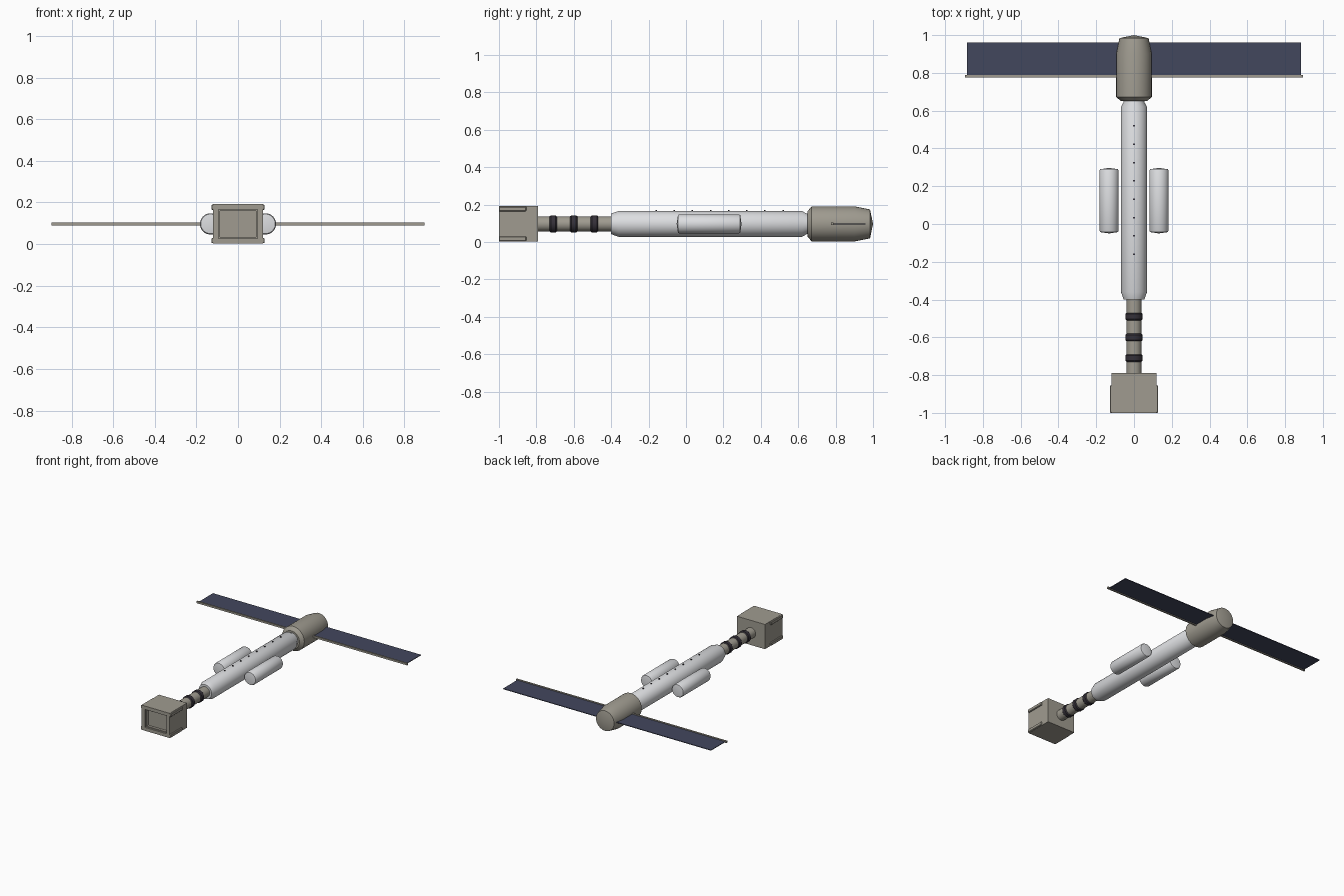
import bpy, bmesh, math
from mathutils import Matrix, Vector

cube = bpy.data.objects.get("Cube")
if cube:
    bpy.data.objects.remove(cube, do_unlink=True)

AXIS_Z = 0.097


def material(name, rgb):
    m = bpy.data.materials.new(name)
    m.use_nodes = True
    m.diffuse_color = (*rgb, 1)
    m.node_tree.nodes["Principled BSDF"].inputs["Base Color"].default_value = (*rgb, 1)
    return m


BEIGE = material("warm grey", (0.35, 0.33, 0.28))
WHITE = material("pale grey", (0.72, 0.73, 0.75))
BLUE = material("panel blue", (0.055, 0.063, 0.11))
DARK = material("dark charcoal", (0.035, 0.03, 0.04))


def finish(name, bm, mat, smooth=False):
    bmesh.ops.recalc_face_normals(bm, faces=bm.faces)
    mesh = bpy.data.meshes.new(name)
    bm.to_mesh(mesh)
    bm.free()
    mesh.materials.append(mat)
    obj = bpy.data.objects.new(name, mesh)
    bpy.context.collection.objects.link(obj)
    if smooth:
        bpy.ops.object.select_all(action='DESELECT')
        obj.select_set(True)
        bpy.context.view_layer.objects.active = obj
        bpy.ops.object.shade_smooth_by_angle(angle=math.radians(30))
    return obj


def lathe(name, profile, mat, x=0, sides=32):
    """Turn (y, radius) points around the long axis; ends are capped."""
    bm = bmesh.new()
    rings = []
    for y, r in profile:
        if r == 0:
            rings.append([bm.verts.new((x, y, AXIS_Z))] * sides)
        else:
            angles = [math.tau * i / sides for i in range(sides)]
            rings.append([bm.verts.new((x + r * math.cos(a), y, AXIS_Z + r * math.sin(a)))
                          for a in angles])
    for a, b in zip(rings, rings[1:]):
        for i in range(sides):
            j = (i + 1) % sides
            bm.faces.new(list(dict.fromkeys((a[i], a[j], b[j], b[i]))))
    for ring in (rings[0], rings[-1]):
        if ring[0] is not ring[1]:
            bm.faces.new(ring)
    return finish(name, bm, mat, True)


def box_mesh(centre, size):
    bm = bmesh.new()
    bmesh.ops.create_cube(bm, size=1, matrix=Matrix.Translation(centre) @ Matrix.Diagonal((*size, 1)))
    return bm


def box(name, centre, size, mat):
    return finish(name, box_mesh(centre, size), mat)


# Main tube, rear capsule and neck
lathe("main_tube", [(-0.4, 0.055), (-0.36, 0.069), (0.62, 0.069), (0.645, 0.055), (0.66, 0.055)], WHITE)
lathe("rear_capsule", [(0.65, 0.068), (0.672, 0.094), (0.9, 0.094), (0.984, 0.077), (1.0, 0)], BEIGE)
lathe("neck", [(-0.8, 0.04), (-0.39, 0.04)], BEIGE)

# Dark bands around the neck
for i, y in enumerate((-0.71, -0.6, -0.49)):
    lathe(f"neck_band_{i + 1}", [(y - 0.02, 0.04), (y - 0.013, 0.046),
                                 (y + 0.013, 0.046), (y + 0.02, 0.04)], DARK)

# Side pods
for side, x in (("left", 0.132), ("right", -0.132)):
    lathe(f"{side}_pod", [(-0.05, 0), (-0.043, 0.047), (-0.035, 0.051),
                          (0.282, 0.051), (0.29, 0.047), (0.297, 0)], WHITE, x)

# Row of small studs along the top of the tube
for i in range(8):
    box(f"stud_{i + 1}", (0, -0.16 + 0.097 * i, AXIS_Z + 0.07), (0.008, 0.008, 0.01), DARK)

# Front box with a stepped recess in its front face
bm = box_mesh((0, -0.895, AXIS_Z), (0.238, 0.21, 0.19))
front = min(bm.faces, key=lambda f: f.calc_center_median().y)
for thickness, depth in ((0.026, 0.012), (0.007, 0.02)):
    bmesh.ops.inset_region(bm, faces=[front], thickness=thickness, use_even_offset=True)
    ring = bmesh.ops.extrude_face_region(bm, geom=[front])
    new_front = [f for f in ring["geom"] if isinstance(f, bmesh.types.BMFace)][0]
    if front.is_valid:
        bm.faces.remove(front)
    front = new_front
    bmesh.ops.translate(bm, verts=front.verts, vec=Vector((0, depth, 0)))
finish("front_box", bm, BEIGE)

# Rails on the box sides, chamfered at the front
for side, x in (("left", 0.121), ("right", -0.121)):
    for level, dz in (("upper", 0.08), ("lower", -0.08)):
        rail = box(f"{side}_{level}_rail", (x, -0.927, AXIS_Z + dz), (0.014, 0.146, 0.026), BEIGE)
        chamfer = rail.modifiers.new("chamfer", 'BEVEL')
        chamfer.width = 0.004
        chamfer.segments = 1

# Panel wings and their leading spars
for side, s in (("left", 1), ("right", -1)):
    box(f"{side}_panel", (s * 0.465, 0.873, AXIS_Z), (0.84, 0.174, 0.005), BLUE)
    box(f"{side}_spar", (s * 0.473, 0.783, AXIS_Z), (0.846, 0.013, 0.014), BEIGE)
